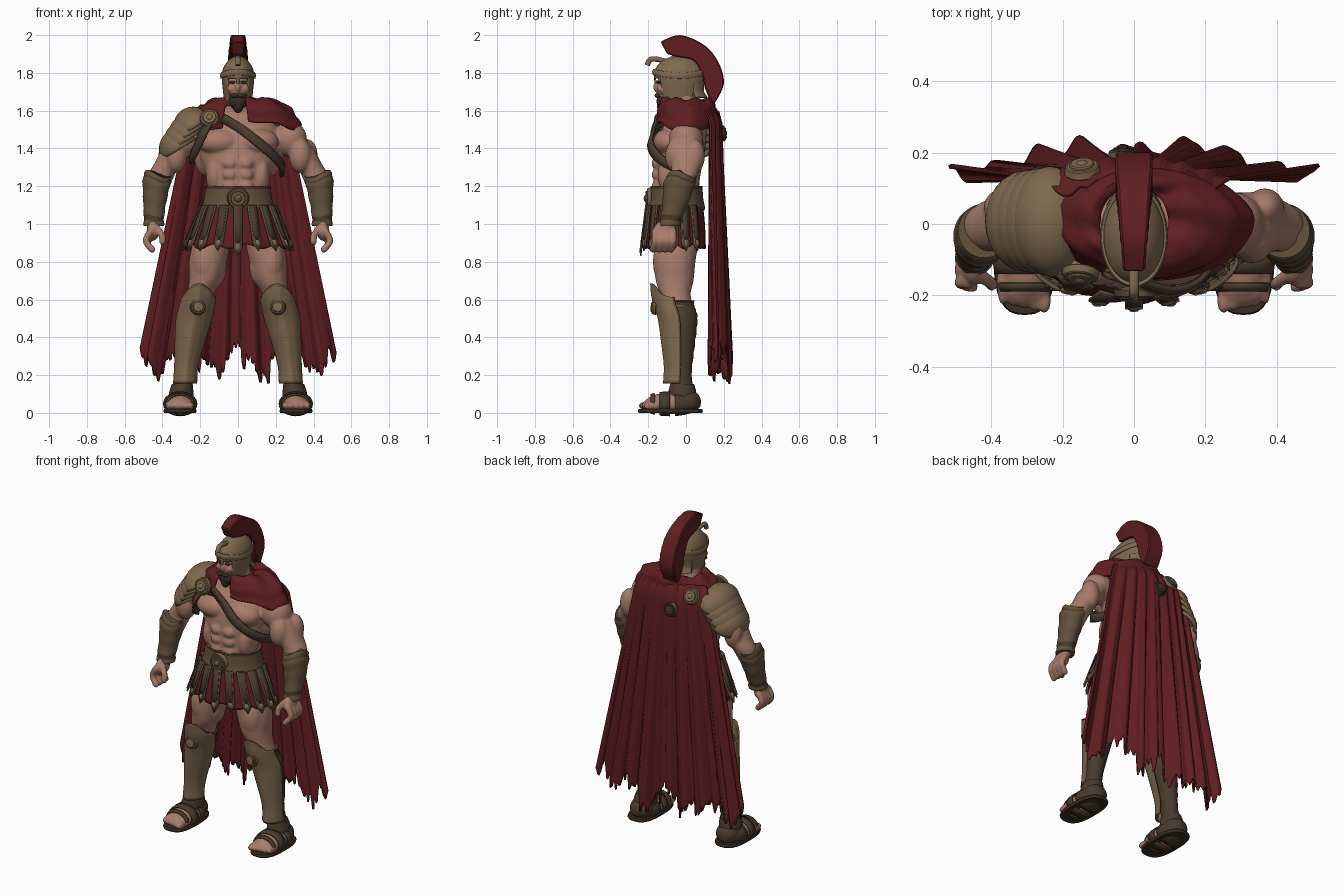
import bpy, bmesh, math, random
from mathutils import Matrix, Vector

random.seed(4)
TAU = math.tau
default_cube = bpy.data.objects.get("Cube")
if default_cube:
    bpy.data.objects.remove(default_cube, do_unlink=True)


def colour(name, r, g, b):
    material = bpy.data.materials.new(name)
    material.use_nodes = True
    material.diffuse_color = (r, g, b, 1)
    shader = next(n for n in material.node_tree.nodes if n.type == 'BSDF_PRINCIPLED')
    shader.inputs["Base Color"].default_value = (r, g, b, 1)
    shader.inputs["Roughness"].default_value = 0.8
    return material


skin = colour("skin", .38, .2, .145)
bronze = colour("bronze", .21, .14, .076)
dark_bronze = colour("dark_bronze", .125, .082, .045)
red = colour("red_cloth", .115, .013, .015)
leather = colour("dark_leather", .066, .042, .026)
dark = colour("beard_and_sole", .04, .026, .016)


def make(name, bm, materials, mirror=False, thick=0, bevel=0, angle=40):
    """Turn a bmesh into a smooth shaded object with simple modifiers."""
    bmesh.ops.recalc_face_normals(bm, faces=bm.faces)
    mesh = bpy.data.meshes.new(name)
    bm.to_mesh(mesh)
    bm.free()
    obj = bpy.data.objects.new(name, mesh)
    bpy.context.collection.objects.link(obj)
    for material in materials:
        mesh.materials.append(material)
    bpy.ops.object.select_all(action='DESELECT')
    obj.select_set(True)
    bpy.context.view_layer.objects.active = obj
    bpy.ops.object.shade_smooth_by_angle(angle=math.radians(angle))
    if thick:
        solid = obj.modifiers.new("thickness", 'SOLIDIFY')
        solid.thickness, solid.offset = thick, 0
    if bevel:
        obj.modifiers.new("bevel", 'BEVEL').width = bevel
    if mirror:
        obj.modifiers.new("mirror", 'MIRROR').use_mirror_merge = False
    return obj


def spline(points, steps=5):
    """Smooth curve through tuples of any length."""
    out = []
    for i in range(len(points) - 1):
        quad = [points[min(max(j, 0), len(points) - 1)] for j in range(i - 1, i + 3)]
        for s in range(steps):
            t = s / steps
            out.append(tuple(b + t * (c - a + t * (2*a - 5*b + 4*c - d + t * (3*b - a - 3*c + d))) / 2
                             for a, b, c, d in zip(*quad)))
    return out + [tuple(points[-1])]


def loft(bm, rows, n=32, start=0, sweep=TAU, shape=None, cap=True):
    """Skin elliptical rings (x, y, z, rx, ry); angle 0 faces the front."""
    rows = spline(rows)
    closed = sweep >= TAU
    grid, made = [], []
    for i, (x, y, z, rx, ry) in enumerate(rows):
        ring = []
        for k in range(n if closed else n + 1):
            a = start + sweep * k / n
            grow, lift = shape(a, i / (len(rows) - 1)) if shape else (1, 0)
            ring.append(bm.verts.new((x + rx*grow*math.sin(a), y - ry*grow*math.cos(a), z + lift)))
        grid.append(ring)
    for i in range(len(rows) - 1):
        for k in range(n):
            j = (k + 1) % len(grid[i])
            face = bm.faces.new((grid[i][k], grid[i][j], grid[i+1][j], grid[i+1][k]))
            made.append((face, start + sweep * (k + .5) / n, (i + .5) / (len(rows) - 1)))
    if closed and cap:
        bm.faces.new(grid[0])
        bm.faces.new(grid[-1])
    return made


def blob(bm, loc, size, turn=Matrix()):
    matrix = (Matrix.Translation(loc) @ turn.to_4x4() @ Matrix.Diagonal((*size, 1))
              @ Matrix.Rotation(math.pi / 2, 4, 'X'))
    return bmesh.ops.create_uvsphere(bm, u_segments=24, v_segments=18, radius=1, matrix=matrix)["verts"]


def chain(bm, points, radius):
    for point in spline(points):
        blob(bm, point, (radius,) * 3)


def disc(bm, loc, normal, radius, depth):
    turn = Vector(normal).to_track_quat('Z', 'Y').to_matrix().to_4x4()
    bmesh.ops.create_cone(bm, cap_ends=True, segments=28, radius1=radius, radius2=radius * .88,
                          depth=depth, matrix=Matrix.Translation(loc) @ turn)


def medallion(name, loc, normal, radius, rim, boss, mirror=False):
    centre, out = Vector(loc), Vector(normal).normalized()
    bm = bmesh.new()
    disc(bm, centre, out, radius, .024)
    first = len(bm.faces)
    disc(bm, centre + out * .007, out, radius * .74, .024)
    blob(bm, centre + out * .004, (radius * .42,) * 3)
    for i, face in enumerate(bm.faces):
        face.material_index = int(i >= first)
    make(name, bm, [rim, boss], mirror, bevel=.003)


def ribbon(name, points, half, material):
    """Flat strap that faces away from the body's axis."""
    bm = bmesh.new()
    path = [Vector(p) for p in spline(points)]
    edges = []
    for i, p in enumerate(path):
        along = path[min(i + 1, len(path) - 1)] - path[max(i - 1, 0)]
        side = along.cross(Vector((p.x, p.y, 0))).normalized() * half
        edges.append((bm.verts.new(p - side), bm.verts.new(p + side)))
    for one, two in zip(edges, edges[1:]):
        bm.faces.new((*one, two[1], two[0]))
    make(name, bm, [material], thick=.016)


# Muscular body: overlapping masses fused into one skin
bm = bmesh.new()
loft(bm, [(0, -.04, .98, .16, .12), (0, -.05, 1.15, .155, .12), (0, -.045, 1.25, .165, .12),
          (0, -.03, 1.38, .21, .13), (0, -.01, 1.5, .21, .12), (0, .01, 1.57, .15, .09),
          (0, .0, 1.62, .088, .078), (0, -.02, 1.7, .072, .075)])
loft(bm, [(.27, 0, 1.47, .07, .08), (.322, 0, 1.4, .078, .09), (.37, .0, 1.32, .073, .08),
          (.41, -.01, 1.25, .07, .068), (.44, -.05, 1.12, .055, .055), (.447, -.09, .99, .036, .042)])
loft(bm, [(.12, -.04, 1.02, .09, .11), (.14, -.05, .9, .1, .115), (.16, -.06, .8, .1, .11),
          (.175, -.06, .7, .085, .1), (.203, -.055, .62, .072, .08), (.235, -.03, .5, .078, .082),
          (.265, -.03, .35, .058, .062), (.285, -.03, .2, .044, .05), (.3, -.02, .06, .05, .06)])
masses = {"pec": ((.1, -.09, 1.435), (.115, .083, .072)), "oblique": ((.125, -.08, 1.26), (.045, .07, .1)),
          "lat": ((.17, .02, 1.38), (.065, .08, .13)), "trap": ((.09, .02, 1.56), (.1, .06, .06)),
          "deltoid": ((.275, 0, 1.45), (.09, .09, .095)), "biceps": ((.33, -.05, 1.36), (.06, .06, .09)),
          "triceps": ((.367, .045, 1.36), (.055, .055, .09)), "quad": ((.175, -.1, .8), (.07, .075, .13)),
          "inner_thigh": ((.115, -.06, .78), (.055, .075, .11)), "outer_thigh": ((.21, -.05, .78), (.05, .07, .1)),
          "palm": ((.45, -.115, .965), (.033, .058, .055)), "foot": ((.305, -.08, .05), (.074, .14, .058)),
          "toe_ball": ((.307, -.16, .042), (.08, .07, .042)),
          "face": ((0, -.06, 1.72), (.068, .097, .11)), "nose": ((0, -.155, 1.725), (.013, .02, .03)),
          "cheekbone": ((.036, -.13, 1.715), (.024, .024, .02))}
for place, size in masses.values():
    blob(bm, place, size)
for z in (1.32, 1.26, 1.2):
    blob(bm, (.042, -.152, z), (.04, .03, .033))
for y in (-.165, -.13, -.098, -.068):
    chain(bm, [(.465, y, .96), (.487, y, .91), (.455, y - .01, .865)], .018)
chain(bm, [(.43, -.145, .98), (.402, -.165, .94), (.4, -.17, .905)], .018)
for i in range(5):
    blob(bm, (.252 + i * .029, -.215 + i * .006, .038), (.019 - i * .001, .036, .022))
body = make("body", bm, [skin], mirror=True)
fuse = body.modifiers.new("fuse", 'REMESH')
fuse.mode, fuse.voxel_size, fuse.use_smooth_shade = 'VOXEL', .0085, True
soften = body.modifiers.new("soften", 'SMOOTH')
soften.factor, soften.iterations = .5, 3

# Beard and shadowed eyes
bm = bmesh.new()
blob(bm, (0, -.11, 1.65), (.05, .046, .045))
blob(bm, (0, -.12, 1.625), (.028, .034, .038))
blob(bm, (.018, -.152, 1.68), (.024, .014, .012))
blob(bm, (.027, -.144, 1.75), (.018, .012, .008))
make("beard_and_eyes", bm, [dark], mirror=True)

# Helmet with an open face and a nose guard
bm = bmesh.new()
shell = loft(bm, [(0, -.035, 1.63, .066, .09), (0, -.035, 1.7, .074, .113), (0, -.035, 1.76, .08, .128),
                  (0, -.035, 1.81, .078, .126), (0, -.035, 1.85, .058, .1), (0, -.035, 1.875, .032, .058),
                  (0, -.035, 1.885, .004, .008)], n=64)
holes = []
for face, a, t in shell:
    c = face.calc_center_median()
    eye = c.y < -.07 and .011 < abs(c.x) < .05 and 1.725 < c.z < 1.77
    mouth = c.y < -.07 and abs(c.x) < .043 and c.z < 1.73
    if eye or mouth or (c.y > .03 and c.z < 1.68):
        holes.append(face)
bmesh.ops.delete(bm, geom=holes, context='FACES')
loft(bm, [(0, -.035, 1.78, .087, .135), (0, -.035, 1.795, .09, .139), (0, -.035, 1.81, .086, .134)], n=48, cap=False,
     shape=lambda a, t: (1, .01 * math.cos(a * 2)))
make("helmet", bm, [bronze], thick=.01)
bm = bmesh.new()
loft(bm, [(0, -.03, 1.67, .09, .14), (0, -.035, 1.7, .078, .126), (0, -.035, 1.74, .079, .127)],
     start=2.2, sweep=1.9, n=20)
make("neck_guard", bm, [bronze], thick=.01)

# Helmet ridge curling into a front horn
curve = bpy.data.curves.new("helmet_horn", 'CURVE')
curve.dimensions, curve.bevel_depth, curve.use_fill_caps = '3D', .014, True
path = spline([(0, .06, 1.85), (0, -.035, 1.887), (0, -.1, 1.862), (0, -.15, 1.872), (0, -.19, 1.87), (0, -.205, 1.84)])
strip = curve.splines.new('POLY')
strip.points.add(len(path) - 1)
for point, place in zip(strip.points, path):
    point.co = (*place, 1)
curve.materials.append(bronze)
bpy.context.collection.objects.link(bpy.data.objects.new("helmet_horn", curve))

# Plume, widening to the back
bm = bmesh.new()
outer = spline([(-.135, 1.965), (-.03, 2.0), (.1, 1.945), (.175, 1.85), (.2, 1.74), (.15, 1.635)])
inner = spline([(-.1, 1.9), (-.045, 1.885), (.04, 1.865), (.085, 1.79), (.1, 1.72), (.125, 1.66)])
bars = []
for i, (low, high) in enumerate(zip(inner, outer)):
    w = .029 + .022 * min(1, 2 * i / len(outer)) + .0015 * (i % 2)
    bars.append([bm.verts.new((x, *p)) for x, p in ((-w, low), (w, low), (w, high), (-w, high))])
for one, two in zip(bars, bars[1:]):
    for k in range(4):
        bm.faces.new((one[k], one[k-1], two[k-1], two[k]))
bm.faces.new(bars[0])
bm.faces.new(bars[-1])
make("plume", bm, [red], bevel=.006)

# Cape with folds and a torn hem
bm = bmesh.new()
columns, rows = 144, 40
teeth = [random.uniform(-.07, .06) for _ in range(columns // 3 + 2)]
grid = []
for i in range(columns + 1):
    u = 2 * i / columns - 1
    hem = .255 + .05 * u ** 4 + .05 * math.cos(u * 12) + teeth[i // 3] + (.035 if i % 3 == 0 else 0)
    column = []
    for j in range(rows + 1):
        v = j / rows
        spread = min(1, v * 16)
        x = u * (.2 + .05 * spread + .27 * v)
        fold = (.005 + .018 * v) * math.sin(abs(u) * 26 + .6) + .006 * v * math.sin(u * 57)
        sway = .03 * v * math.sin(u * 4.4) ** 2 - (.06 + .025 * v) * u * u
        y = .135 + .045 * spread + .018 * v + sway + fold
        column.append(bm.verts.new((x, y, 1.63 + (hem - 1.63) * v)))
    grid.append(column)
for one, two in zip(grid, grid[1:]):
    for j in range(rows):
        bm.faces.new((one[j], one[j+1], two[j+1], two[j]))
make("cape", bm, [red], thick=.01, angle=70)

# Cloth gathered over both shoulders
bm = bmesh.new()
loft(bm, [(0, .01, 1.64, .1, .095), (.02, .02, 1.655, .15, .12), (.035, .02, 1.605, .24, .155), (.045, .02, 1.505, .288, .17)],
     n=80, start=.03, sweep=TAU - .5,
     shape=lambda a, t: (1 + .026 * math.sin(t * 26 + a * 2) - .22 * t * max(0, -math.cos(a)),
                         .008 * math.sin(a * 7 + t * 4) + .05 * t * max(0, 1 - a)))
make("shoulder_drape", bm, [red], thick=.014, angle=70)

# Layered shoulder guard on the right arm
bm = bmesh.new()
tilt = Matrix.Rotation(math.radians(-32), 3, 'Y')
for i in range(4):
    centre = Vector((-.232 - .023 * i, .008, 1.508 - .036 * i))
    cap = blob(bm, centre, (.102 + .003 * i, .108, .148 - .004 * i), tilt @ Matrix.Rotation(math.pi / 2, 3, 'X'))
    gone = [v for v in cap if (v.co - centre).dot(tilt @ Vector((0, 0, 1))) < -.001]
    bmesh.ops.delete(bm, geom=gone, context='VERTS')
make("shoulder_guard", bm, [bronze], thick=.014)
medallion("front_shoulder_disc", (-.15, -.142, 1.56), (-.1, -1, .4), .054, bronze, bronze)
medallion("back_shoulder_disc", (-.145, .155, 1.58), (-.1, 1, .5), .052, bronze, bronze)
medallion("cape_brooch", (-.03, .195, 1.48), (0, 1, .1), .045, dark_bronze, leather)

# Chest strap and the strap tying down the shoulder guard
ribbon("chest_strap", [(-.08, -.142, 1.56), (.02, -.168, 1.5), (.11, -.19, 1.43), (.19, -.155, 1.36),
                       (.237, -.06, 1.3), (.228, .06, 1.27)], .025, leather)
ribbon("guard_strap", [(-.15, -.15, 1.54), (-.19, -.165, 1.47), (-.225, -.12, 1.39), (-.25, -.04, 1.34)], .025, leather)

# Belt and buckle
bm = bmesh.new()
belt = loft(bm, [(0, -.05, 1.07, .186, .146), (0, -.05, 1.09, .19, .15), (0, -.05, 1.13, .181, .142),
                 (0, -.05, 1.18, .174, .138), (0, -.05, 1.2, .174, .138)], n=48)
for face, a, t in belt:
    face.material_index = int(t < .25 or t > .8)
make("belt", bm, [dark_bronze, leather])
medallion("belt_buckle", (0, -.195, 1.135), (0, -1, 0), .06, bronze, dark_bronze)

# Cloth skirt under hanging straps
bm = bmesh.new()
loft(bm, [(0, -.05, 1.1, .176, .136), (0, -.055, 1.0, .23, .15), (0, -.06, .88, .262, .158)], n=96, cap=False,
     shape=lambda a, t: (1 + .025 * t * math.sin(a * 18), .012 * t * math.sin(a * 9)))
make("skirt", bm, [red], thick=.008)
bm = bmesh.new()


def plate(a, half, top, bottom, tip, lift, index):
    across = Vector((math.cos(a), math.sin(a) * .7, 0)).normalized()
    corners = []
    for w, s in ((-half, top), (half, top), (half, bottom), (0, tip), (-half, bottom)):
        rx, ry = .19 + .09 * s + lift, .145 + .028 * s + lift
        corners.append(bm.verts.new(Vector((rx * math.sin(a), -.057 - ry * math.cos(a), 1.1 - .22 * s)) + across * w))
    bm.faces.new(corners).material_index = index


for k in range(-6, 7):
    a = k * .38
    long = 1.15 if k == 0 else 1.04
    plate(a, .025, 0, .9 * long, 1.06 * long, .004, 0)
    plate(a, .018, 0, .72 * long, .8 * long, .01, 1)
    plate(a, .012, .8 * long, .9 * long, .99 * long, .01, 2)
make("skirt_straps", bm, [dark_bronze, leather, bronze], thick=.008)

# Forearm guards
bm = bmesh.new()
cuff = loft(bm, [(.42, -.02, 1.265, .073, .075), (.43, -.035, 1.22, .075, .084), (.44, -.055, 1.12, .062, .068),
                 (.445, -.08, 1.03, .053, .056), (.446, -.088, .99, .056, .056)], n=36,
            shape=lambda a, t: (1 + .03 * math.sin(t * 30), .022 * (1 - t) * math.cos(a * 2 - 2)))
for face, a, t in cuff:
    face.material_index = int(.15 < t < .2 or .72 < t < .78)
make("forearm_guards", bm, [dark_bronze, leather], mirror=True)

# Wrapped calves and shin guards
bm = bmesh.new()
loft(bm, [(.3, -.02, .1, .056, .066), (.286, -.025, .2, .048, .055), (.265, -.025, .35, .062, .07),
          (.236, -.025, .5, .082, .086), (.215, -.045, .57, .078, .088), (.212, -.045, .595, .08, .09)],
     shape=lambda a, t: (1 + .025 * math.sin(t * 75 + a), 0))
make("calf_wraps", bm, [leather], mirror=True, angle=80)
bm = bmesh.new()
shin = loft(bm, [(.28, -.035, .155, .058, .074), (.274, -.03, .25, .058, .075), (.255, -.03, .38, .074, .089),
                 (.233, -.035, .5, .09, .1), (.214, -.06, .59, .088, .105), (.207, -.066, .645, .087, .108)],
            n=30, start=-1.6, sweep=3.2,
            shape=lambda a, t: (1 + .09 * max(0, 1 - abs(a) / .4), .04 * t ** 6 * math.cos(a * 2)))
for face, a, t in shin:
    face.material_index = int(abs(a) > 1.45 or t > .95 or t < .04)
make("shin_guards", bm, [bronze, dark_bronze], mirror=True, thick=.012)
medallion("knee_medallions", (.212, -.166, .56), (-.1, -1, .1), .042, dark_bronze, bronze, mirror=True)

# Sandals: soles, foot straps and ankle collar
bm = bmesh.new()
loft(bm, [(.307, -.083, 0, .084, .168), (.307, -.083, .01, .087, .172), (.307, -.083, .02, .084, .168)], n=40,
     shape=lambda a, t: (1 + .1 * math.sin(a * 2) ** 2, 0))
make("soles", bm, [dark], mirror=True)
bm = bmesh.new()
blob(bm, (.306, -.085, .048), (.087, .16, .062))
gaps = [f for f in bm.faces for y in [f.calc_center_median().y]
        if y < -.185 or (y < -.03 and math.sin(y * 95) < -.35)]
bmesh.ops.delete(bm, geom=gaps, context='FACES')
blob(bm, (.303, .005, .06), (.068, .07, .06))
loft(bm, [(.302, -.025, .07, .062, .075), (.3, -.02, .11, .06, .07), (.295, -.02, .15, .052, .06)])
make("sandal_straps", bm, [leather], mirror=True, thick=.008)
